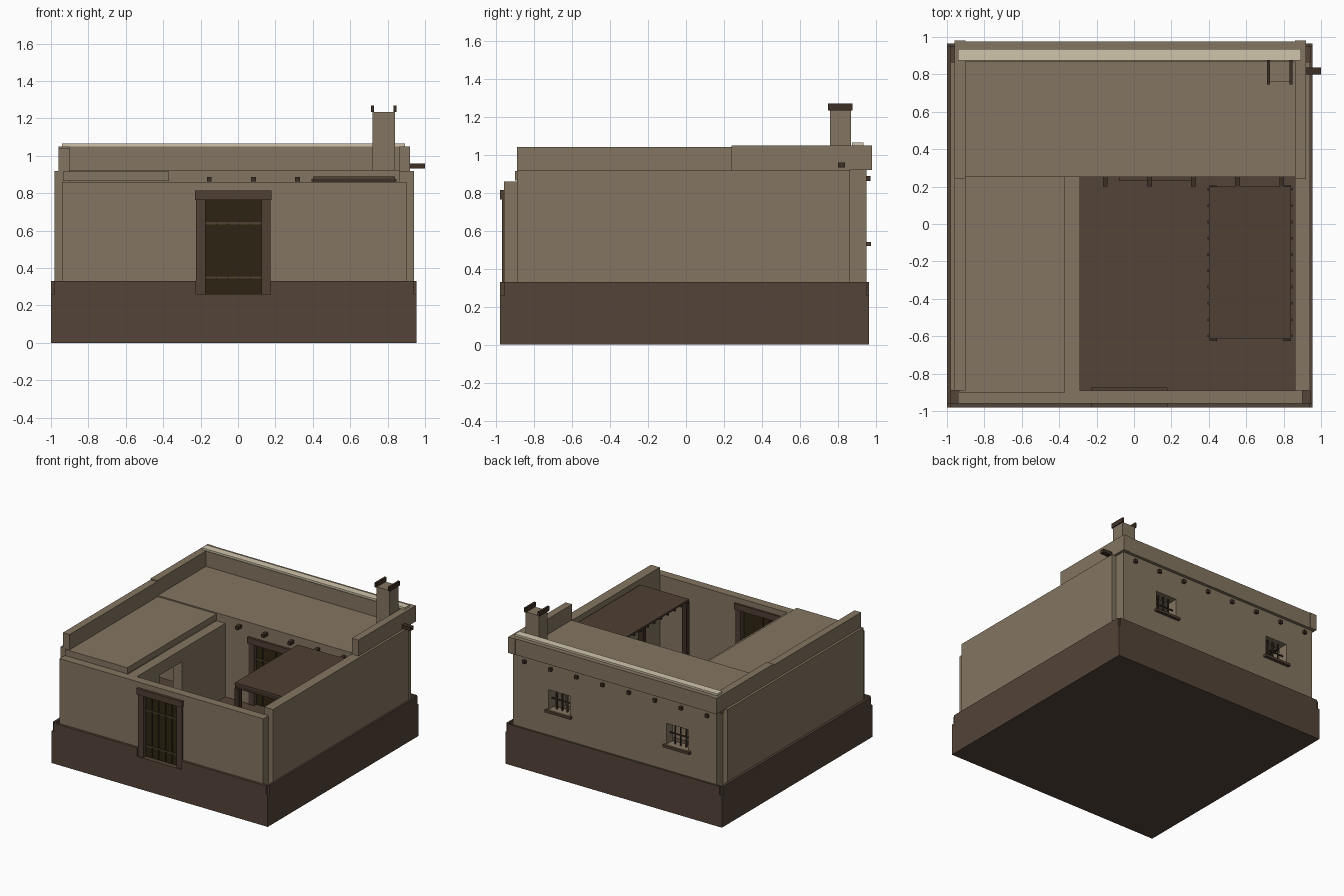
import bpy, bmesh

if "Cube" in bpy.data.objects:
    bpy.data.objects.remove(bpy.data.objects["Cube"])


def material(name, rgb):
    m = bpy.data.materials.new(name)
    m.diffuse_color = (*rgb, 1)
    m.use_nodes = True
    m.node_tree.nodes["Principled BSDF"].inputs["Base Color"].default_value = m.diffuse_color
    return m


PLASTER = material("mud_plaster", (0.231, 0.181, 0.119))
EARTH = material("dark_earth", (0.087, 0.058, 0.040))
COPING = material("pale_coping", (0.63, 0.56, 0.41))
TIMBER = material("timber", (0.080, 0.050, 0.033))
DARK = material("dark_timber", (0.048, 0.029, 0.019))
DOOR = material("door_planks", (0.027, 0.017, 0.006))


def boxes(name, mat, spans):
    """One object made of boxes, each (x0, x1, y0, y1, z0, z1)."""
    bm = bmesh.new()
    for x0, x1, y0, y1, z0, z1 in spans:
        r = bmesh.ops.create_cube(bm, size=1)
        for v in r["verts"]:
            v.co = (x0 + (v.co.x + .5) * (x1 - x0),
                    y0 + (v.co.y + .5) * (y1 - y0),
                    z0 + (v.co.z + .5) * (z1 - z0))
    me = bpy.data.meshes.new(name)
    bm.to_mesh(me)
    bm.free()
    me.materials.append(mat)
    ob = bpy.data.objects.new(name, me)
    bpy.context.collection.objects.link(ob)
    return ob


def wall(name, a0, a1, d0, d1, z0, z1, holes=(), along="x"):
    """Wall running along x or y, built around holes (start, end, bottom, top)."""
    parts, p = [], a0
    for h0, h1, hb, ht in sorted(holes):
        parts.append((p, h0, z0, z1))
        parts.append((h0, h1, ht, z1))
        if hb > z0:
            parts.append((h0, h1, z0, hb))
        p = h1
    parts.append((p, a1, z0, z1))
    if along == "x":
        spans = [(a, b, d0, d1, c, d) for a, b, c, d in parts]
    else:
        spans = [(d0, d1, a, b, c, d) for a, b, c, d in parts]
    return boxes(name, PLASTER, spans)


FLOOR = 0.26

# Ground block and raised plinth strips round the walls
boxes("base", EARTH, [(-1, .955, -.98, .965, 0, FLOOR)])
boxes("plinth", EARTH, [
    (-1, -.98, -.96, .95, FLOOR, .33), (.94, .955, -.96, .95, FLOOR, .33),
    (-.98, -.225, -.98, -.96, FLOOR, .33), (.175, .94, -.98, -.96, FLOOR, .33),
    (-.98, .94, .95, .965, FLOOR, .33)])

# Outer walls
WINDOWS = [(-.69, -.49, .54, .71), (.385, .575, .54, .70)]
wall("front_wall", -.94, .90, -.96, -.89, FLOOR, .86, [(-.19, .14, FLOOR, .815)])
wall("back_wall", -.94, .90, .865, .95, FLOOR, .92, WINDOWS)
wall("left_wall", -.89, .865, -.98, -.90, FLOOR, .92, along="y")
wall("right_wall", -.89, .865, .86, .94, FLOOR, .92, along="y")

# Walls facing the courtyard
wall("back_room_wall", -.90, .86, .25, .33, FLOOR, .89, [(-.03, .28, FLOOR, .80)])
wall("left_room_wall", -.89, .25, -.37, -.29, FLOOR, .86,
     [(-.59, -.31, FLOOR, .76)], along="y")

# Flat roofs
boxes("back_room_roof", PLASTER, [(-.95, .90, .25, .90, .89, .925)])
boxes("left_room_roof", PLASTER, [(-.935, -.37, -.90, .26, .865, .915)])

# Parapets and pale coping
boxes("parapets", PLASTER, [
    (-.96, -.90, -.89, .24, .91, 1.04),
    (-.96, -.90, .24, .98, .92, 1.05),
    (.86, .92, .24, .98, .92, 1.05),
    (-.90, .86, .87, .975, .92, 1.05)])
boxes("coping", COPING, [(-.94, .893, .875, .936, 1.05, 1.065)])

# Roof beams whose ends poke out on both sides of the back room
beams = []
for k in range(8):
    x = .79 - k * .236
    y0 = .20 if x > -.3 else .28
    beams.append((x - .013, x + .013, y0, .972, .862, .888))
boxes("roof_beams", DARK, beams)

# Chimney with two cap bars, and rain spout
boxes("chimney", PLASTER, [(.72, .84, .758, .87, .92, 1.235)])
boxes("chimney_cap_bars", DARK, [(x - .008, x + .008, .747, .878, 1.233, 1.27)
                                 for x in (.718, .84)])
boxes("rain_spout", DARK, [(.86, 1.0, .80, .838, .932, .96)])


def doorway(name, cx, y0, y1, top):
    """Timber frame and plank door; y0 is the outer face."""
    boxes(name + "_frame", TIMBER, [
        (cx - .205, cx + .205, y0, y1, top - .05, top),
        (cx - .20, cx - .15, y0 + .01, y1 - .01, FLOOR, top - .05),
        (cx + .15, cx + .20, y0 + .01, y1 - .01, FLOOR, top - .05)])
    ym = y0 + .04
    w = .30 / 5
    boxes(name + "_planks", DOOR, [
        (cx - .15 + i * w + .003, cx - .15 + (i + 1) * w - .003, ym, ym + .02,
         FLOOR, top - .05) for i in range(5)]
        + [(cx - .15, cx + .15, ym + .006, ym + .016, FLOOR, top - .05)])
    boxes(name + "_straps", TIMBER, [(cx - .15, cx + .15, ym - .005, ym + .01, z - .006, z + .006)
                                     for z in (top - .175, FLOOR + .09)])


doorway("front_door", -.025, -.98, -.875, .815)
doorway("back_room_door", .125, .232, .335, .81)

# Back windows: sill and iron bars
for i, (x0, x1, z0, z1) in enumerate(WINDOWS):
    boxes(f"window_sill_{i + 1}", TIMBER, [(x0 - .02, x1 + .02, .87, .975, z0 - .02, z0)])
    bars = [(x0 + (x1 - x0) * t - .005, x0 + (x1 - x0) * t + .005, .905, .915, z0, z1)
            for t in (.25, .5, .75)]
    zm = (z0 + z1) / 2
    bars.append((x0, x1, .905, .915, zm - .004, zm + .004))
    boxes(f"window_bars_{i + 1}", DARK, bars)

# Courtyard pergola
boxes("pergola_roof", TIMBER, [(.40, .84, -.612, .20, .875, .89)])
boxes("pergola_rafters", DARK, [(.393, .848, y - .007, y + .007, .864, .877)
                                for y in [.185 - .087 * k for k in range(10)]])
boxes("pergola_posts", DARK, [(x, x + .04, y, y + .04, FLOOR, .85)
                              for x in (.405, .80) for y in (-.625, .165)])
boxes("pergola_beams", DARK, [(.40, .84, y, y + .03, .845, .875) for y in (-.61, .17)])
